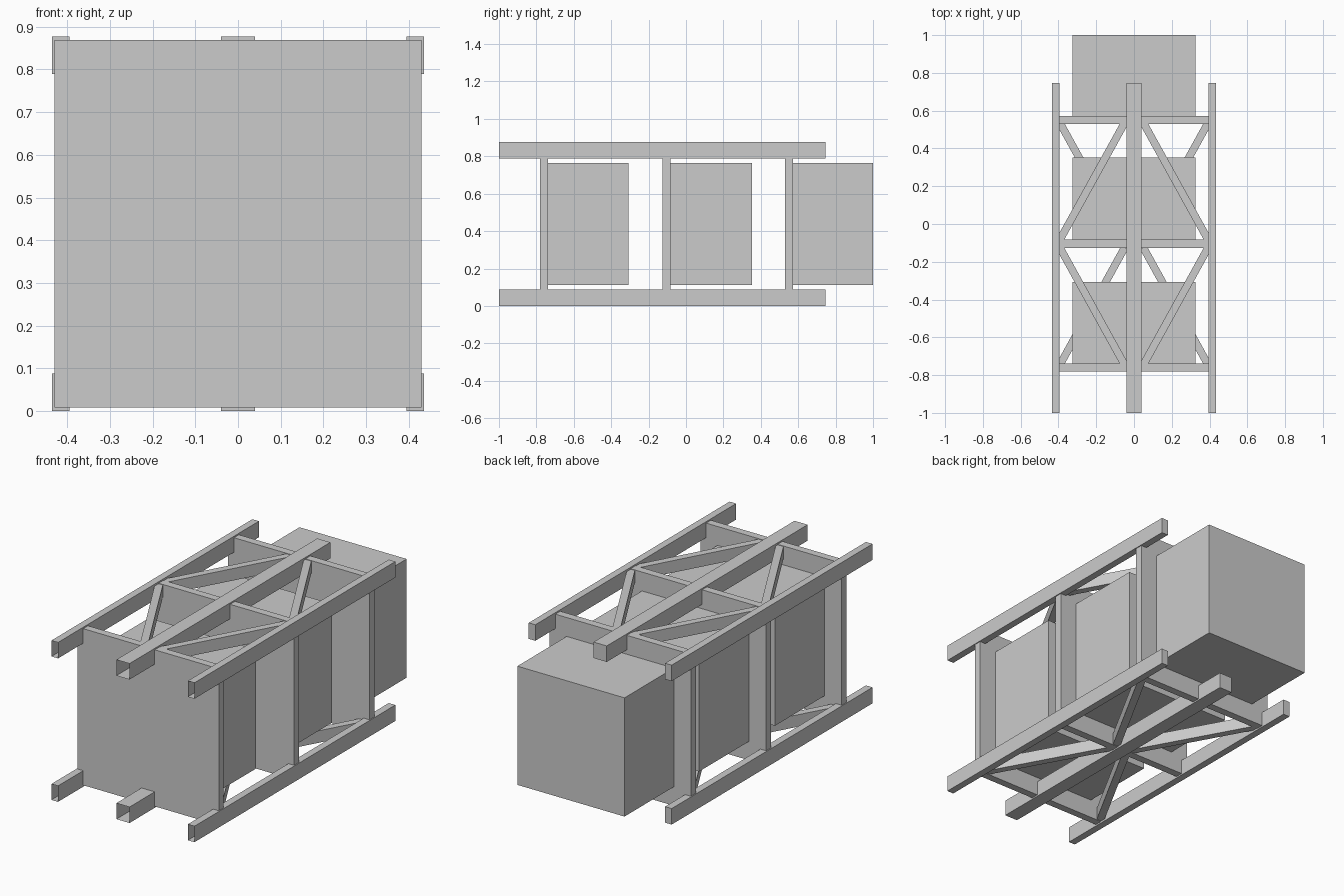
import bpy, bmesh, math
from mathutils import Matrix

if "Cube" in bpy.data.objects:
    bpy.data.objects.remove(bpy.data.objects["Cube"])


def box(name, x, y, z, open_front=False):
    """Box from (min, max) ranges; optionally without its -y end cap."""
    bm = bmesh.new()
    bmesh.ops.create_cube(bm, size=1)
    for v in bm.verts:
        for i, (a, b) in enumerate((x, y, z)):
            v.co[i] = a if v.co[i] < 0 else b
    bm.normal_update()
    if open_front:
        caps = [f for f in bm.faces if f.normal.y < -0.9]
        bmesh.ops.delete(bm, geom=caps, context='FACES_ONLY')
    return finish(name, bm)


def finish(name, bm):
    me = bpy.data.meshes.new(name)
    bm.to_mesh(me)
    bm.free()
    ob = bpy.data.objects.new(name, me)
    bpy.context.collection.objects.link(ob)
    return ob


def brace(name, p, q, z, width=0.04):
    """Flat diagonal bar between two plan points."""
    dx, dy = q[0] - p[0], q[1] - p[1]
    bm = bmesh.new()
    bmesh.ops.create_cube(bm, size=1, matrix=(
        Matrix.Translation(((p[0] + q[0]) / 2, (p[1] + q[1]) / 2, sum(z) / 2))
        @ Matrix.Rotation(math.atan2(dy, dx), 4, 'Z')
        @ Matrix.Diagonal((math.hypot(dx, dy), width, z[1] - z[0], 1))))
    return finish(name, bm)


# long rails, open at the front end
for level, z in (("lower", (0, 0.088)), ("upper", (0.789, 0.877))):
    for side, x in (("left", (-0.435, -0.395)), ("middle", (-0.04, 0.04)),
                    ("right", (0.395, 0.435))):
        box(f"{level}_{side}_rail", x, (-1, 0.746), z, True)

# bulkhead panels, each carrying a storage box
panels = ((-0.781, -0.739), (-0.126, -0.083), (0.529, 0.572))
ends = (-0.307, 0.352, 1.0)
for n, (py, end) in enumerate(zip(panels, ends), 1):
    box(f"panel_{n}", (-0.43, 0.43), py, (0.008, 0.869))
    box(f"storage_box_{n}", (-0.326, 0.326), (py[1], end), (0.112, 0.765))

# diagonal braces: upper ones meet the outer rails at the middle panel,
# lower ones meet the middle rail there
for level, z, near, far in (("upper", (0.80, 0.866), 0.392, 0.05),
                            ("lower", (0.011, 0.077), 0.05, 0.392)):
    for side, s in (("left", -1), ("right", 1)):
        brace(f"{level}_{side}_back_brace", (s * near, -0.083), (s * far, 0.535), z)
        brace(f"{level}_{side}_front_brace", (s * near, -0.126), (s * far, -0.745), z)
